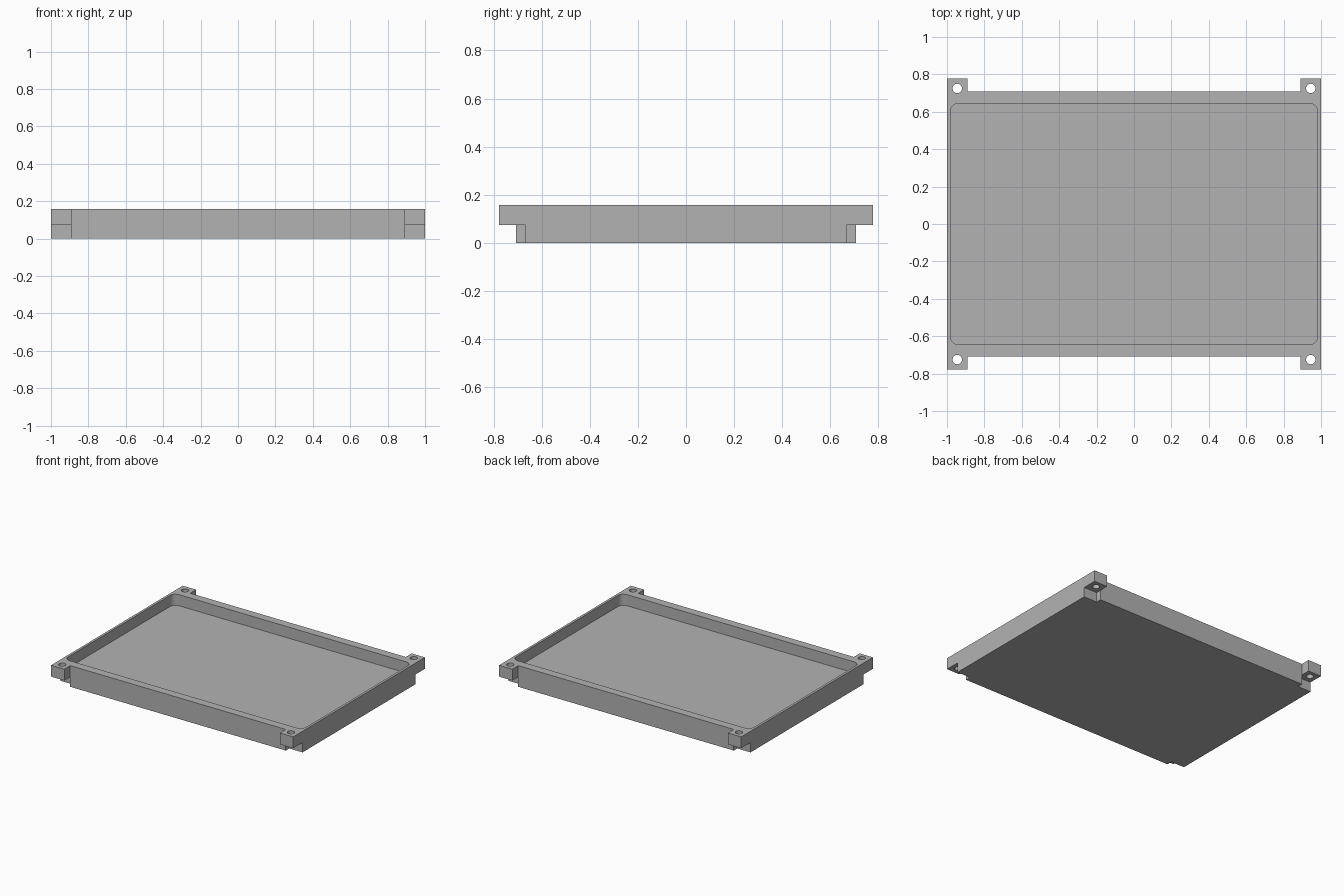
import bpy
import bmesh
from math import cos, sin, pi

cube = bpy.data.objects.get("Cube")
if cube:
    bpy.data.objects.remove(cube, do_unlink=True)

HEIGHT, FLOOR, LUG_BASE = 0.158, 0.075, 0.073
BODY_Y, LUG_X, LUG_Y, NOTCH_Y = 0.708, 0.89, 0.777, 0.667
CORNERS = [(1, 1), (-1, 1), (-1, -1), (1, -1)]

grey = bpy.data.materials.new("plain grey")
grey.use_nodes = True
colour = (0.45, 0.45, 0.45, 1)
grey.diffuse_color = colour
grey.node_tree.nodes["Principled BSDF"].inputs["Base Color"].default_value = colour


def prism(name, outline, low, high):
    """Extrude a flat outline straight up."""
    bm = bmesh.new()
    base = bm.faces.new([bm.verts.new((x, y, low)) for x, y in outline])
    top = bmesh.ops.extrude_face_region(bm, geom=[base])["geom"]
    verts = [v for v in top if isinstance(v, bmesh.types.BMVert)]
    bmesh.ops.translate(bm, verts=verts, vec=(0, 0, high - low))
    bmesh.ops.recalc_face_normals(bm, faces=bm.faces)
    mesh = bpy.data.meshes.new(name)
    bm.to_mesh(mesh)
    bm.free()
    mesh.materials.append(grey)
    obj = bpy.data.objects.new(name, mesh)
    bpy.context.collection.objects.link(obj)
    return obj


def arc(cx, cy, radius, start, sweep, steps):
    return [(cx + radius * cos(start + sweep * i / steps),
             cy + radius * sin(start + sweep * i / steps)) for i in range(steps + 1)]


def cut(target, cutter):
    """Subtract a cutter for good and remove it."""
    cutter.hide_render = True
    mod = target.modifiers.new(cutter.name, 'BOOLEAN')
    mod.operation, mod.solver, mod.object = 'DIFFERENCE', 'EXACT', cutter
    bpy.context.view_layer.objects.active = target
    bpy.ops.object.modifier_apply(modifier=mod.name)
    bpy.data.objects.remove(cutter, do_unlink=True)


# Tray body, with a lug standing out at each corner
outline = []
for sx, sy in CORNERS:
    corner = [(sx, sy * LUG_Y), (sx * LUG_X, sy * LUG_Y), (sx * LUG_X, sy * BODY_Y)]
    outline += corner if sx * sy > 0 else corner[::-1]
tray = prism("tray", outline, 0, HEIGHT)

# Clearance notch under each lug, and its screw hole
for sx, sy in CORNERS:
    notch = [(sx * x, sy * y) for x, y in
             ((LUG_X, NOTCH_Y), (1.1, NOTCH_Y), (1.1, 0.9), (LUG_X, 0.9))]
    cut(tray, prism("notch_cutter", notch, -0.1, LUG_BASE))
    hole = arc(sx * 0.945, sy * 0.725, 0.025, 0, 2 * pi, 32)[:-1]
    cut(tray, prism("hole_cutter", hole, -0.1, 0.3))

# Shallow recess with rounded corners
RADIUS = 0.045
recess = []
for i, (sx, sy) in enumerate(CORNERS):
    recess += arc(sx * (0.982 - RADIUS), sy * (0.645 - RADIUS), RADIUS, i * pi / 2, pi / 2, 10)
cut(tray, prism("recess_cutter", recess, FLOOR, 0.3))

# Smooth the round walls, keep the edges sharp
bpy.ops.object.select_all(action='DESELECT')
tray.select_set(True)
bpy.context.view_layer.objects.active = tray
bpy.ops.object.shade_smooth_by_angle(angle=pi / 6)
